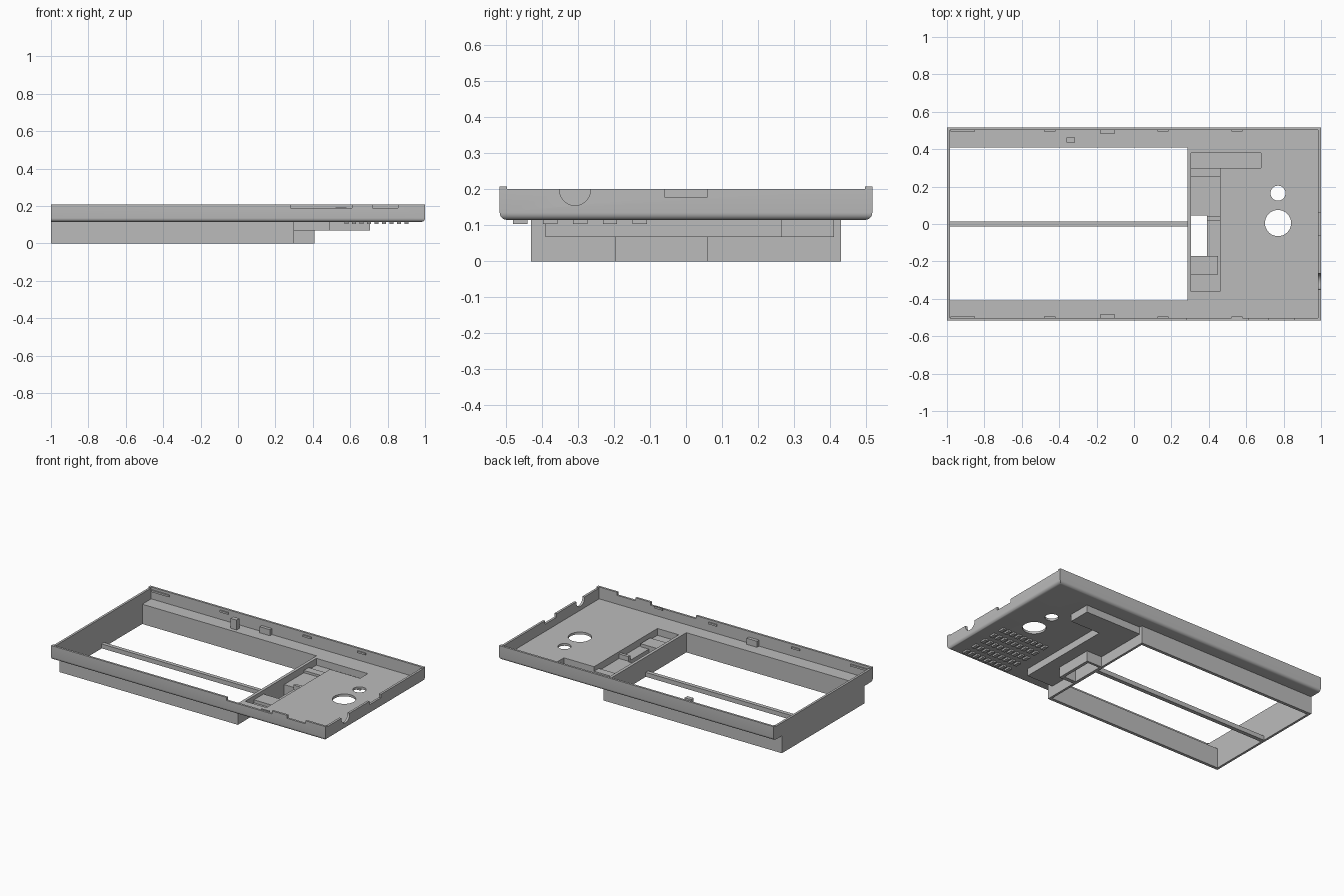
import bpy, bmesh, math

if "Cube" in bpy.data.objects:
    bpy.data.objects.remove(bpy.data.objects["Cube"], do_unlink=True)

mat = bpy.data.materials.new("grey plastic")
mat.use_nodes = True
GREY = (0.5, 0.5, 0.5, 1)
mat.diffuse_color = GREY
mat.node_tree.nodes["Principled BSDF"].inputs["Base Color"].default_value = GREY


def finish(bm, name):
    me = bpy.data.meshes.new(name)
    bm.to_mesh(me)
    bm.free()
    me.materials.append(mat)
    ob = bpy.data.objects.new(name, me)
    bpy.context.collection.objects.link(ob)
    return ob


def add_box(bm, x, y, z):
    verts = bmesh.ops.create_cube(bm, size=1)["verts"]
    for v in verts:
        for i, (lo, hi) in enumerate((x, y, z)):
            v.co[i] = hi if v.co[i] > 0 else lo
    return verts


def box(name, x, y, z):
    bm = bmesh.new()
    add_box(bm, x, y, z)
    return finish(bm, name)


def cylinder(name, centre, r, depth, axis="Z"):
    bm = bmesh.new()
    bmesh.ops.create_cone(bm, cap_ends=True, segments=48, radius1=r, radius2=r, depth=depth)
    ob = finish(bm, name)
    if axis == "X":
        ob.rotation_euler.y = math.pi / 2
    ob.location = centre
    return ob


def combine(ob, other, op="DIFFERENCE"):
    other.hide_render = True
    bpy.context.view_layer.update()
    mod = ob.modifiers.new("cut", "BOOLEAN")
    mod.operation, mod.object, mod.solver = op, other, "EXACT"
    bpy.context.view_layer.objects.active = ob
    bpy.ops.object.modifier_apply(modifier=mod.name)
    bpy.data.objects.remove(other, do_unlink=True)


def cut(ob, x, y, z):
    combine(ob, box("cutter", x, y, z))


W, FLOOR, BASE, TOP = 0.517, 0.13, 0.115, 0.208
BAY = ((-0.985, 0.285), (-0.41, 0.41))

# Shallow tray with rounded lower edges, open flush end at -x
bm = bmesh.new()
add_box(bm, (-1, 1), (-W, W), (BASE, TOP))
low = [e for e in bm.edges if all(v.co.z < FLOOR for v in e.verts)
       and not all(v.co.x < 0 for v in e.verts)]
bmesh.ops.bevel(bm, geom=low, offset=0.02, segments=5, profile=0.5, affect="EDGES")
shell = finish(bm, "case_shell")
cut(shell, (-0.985, 0.985), (-0.503, 0.503), (FLOOR, 0.3))
cut(shell, *BAY, (0, 0.2))
cut(shell, (-1.1, 1.1), (-0.497, 0.497), (0.201, 0.3))

# Floor openings above the circuit pocket and for the lens and flash
cut(shell, (0.305, 0.46), (-0.36, 0.38), (0, 0.2))
cut(shell, (0.45, 0.68), (0.3, 0.38), (0, 0.2))
combine(shell, cylinder("cutter", (0.77, 0.005, 0.12), 0.07, 0.1))
combine(shell, cylinder("cutter", (0.77, 0.165, 0.12), 0.04, 0.1))

# Port and button notches in the rim
cut(shell, (0.95, 1.1), (-0.06, 0.06), (0.178, 0.3))
combine(shell, cylinder("cutter", (1, -0.308, 0.198), 0.043, 0.1, "X"))
for x in ((0.28, 0.61), (0.72, 0.855)):
    cut(shell, x, (-0.6, -0.5), (0.188, 0.3))

# Battery bay walls and the thin bar across the bottom
frame = box("battery_bay_walls", (-1, 0.3), (-0.43, 0.43), (0, BASE))
cut(frame, *BAY, (-0.1, 0.3))
box("bay_centre_bar", (-0.99, 0.29), (-0.013, 0.013), (0.001, 0.03))

# L-shaped circuit pocket under the floor
pocket = box("circuit_pocket", (0.3, 0.49), (-0.39, 0.41), (0.068, BASE))
combine(pocket, box("arm", (0.4, 0.705), (0.265, 0.41), (0.068, BASE)), "UNION")
cut(pocket, (0.305, 0.46), (-0.36, 0.38), (0.085, 0.2))
cut(pocket, (0.45, 0.68), (0.3, 0.38), (0.085, 0.2))
cut(pocket, (0.305, 0.39), (-0.17, 0.045), (0, 0.2))

# Connector well below the pocket
well = box("connector_well", (0.3, 0.41), (-0.195, 0.06), (0, 0.068))
cut(well, (0.305, 0.39), (-0.17, 0.045), (-0.1, 0.2))

# Raised steps inside the pocket
box("pocket_step", (0.305, 0.45), (-0.27, -0.17), (0.08, 0.105))
box("pocket_rib", (0.39, 0.46), (0.02, 0.04), (0.08, 0.115))
box("pocket_shelf", (0.305, 0.46), (0.25, 0.3), (0.08, 0.1))

# Locating post and snap tabs along the long walls
box("locating_post", (-0.36, -0.315), (0.435, 0.463), (0.125, 0.195))
bm = bmesh.new()
for side in (-1, 1):
    def along(a, b):
        return sorted((side * a, side * b))
    add_box(bm, (-0.18, -0.105), along(0.482, 0.505), (0.125, 0.17))
    add_box(bm, (-0.98, -0.85), along(0.494, 0.505), (0.18, 0.192))
    for x in (-0.45, 0.155, 0.55):
        add_box(bm, (x - 0.03, x + 0.03), along(0.495, 0.505), (0.18, 0.192))
finish(bm, "snap_tabs")

# Rows of plain raised ribs on the underside
bm = bmesh.new()
for row in range(5):
    y = -0.46 + row * 0.083
    for i in range(9):
        x = 0.57 + i * 0.04
        add_box(bm, (x, x + 0.022), (y - 0.02, y + 0.02), (0.104, 0.118))
finish(bm, "underside_ribs")

# Smooth the rounded edges while keeping corners crisp
for ob in bpy.context.selected_objects:
    ob.select_set(False)
shell.select_set(True)
bpy.context.view_layer.objects.active = shell
bpy.ops.object.shade_smooth_by_angle(angle=math.radians(30))
